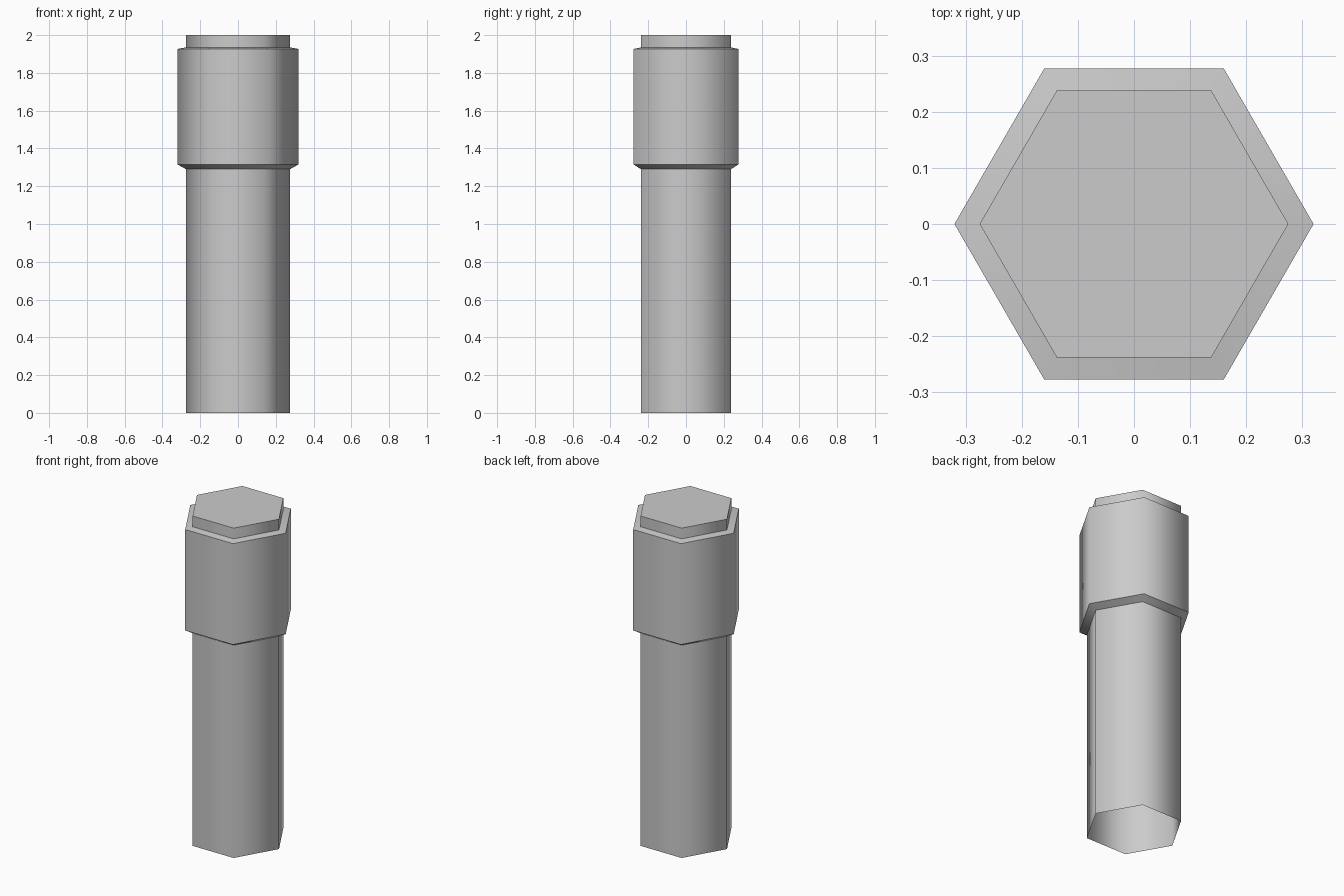
import bpy
import bmesh
from math import cos, sin, tau

cube = bpy.data.objects.get("Cube")
if cube:
    bpy.data.objects.remove(cube, do_unlink=True)

SIDES = 6
SHAFT, COLLAR = 0.275, 0.32

# Radius and height of each ring, from the open foot to the top
profile = [(SHAFT, 0), (SHAFT, 1.29), (COLLAR, 1.315),
           (COLLAR, 1.927), (SHAFT, 1.935), (SHAFT, 2)]

# Single grey finish
grey = bpy.data.materials.new("plain grey")
grey.use_nodes = True
colour = (0.6, 0.6, 0.6, 1)
grey.diffuse_color = colour
grey.node_tree.nodes["Principled BSDF"].inputs["Base Color"].default_value = colour

# Hexagonal post with a wider collar, hollow at the foot
bm = bmesh.new()
rings = [[bm.verts.new((r * cos(tau * i / SIDES), r * sin(tau * i / SIDES), z))
          for i in range(SIDES)] for r, z in profile]
for low, high in zip(rings, rings[1:]):
    for i in range(SIDES):
        j = (i + 1) % SIDES
        bm.faces.new((low[i], low[j], high[j], high[i])).smooth = True
bm.faces.new(rings[-1])

# Corners shade softly, while every level edge stays crisp
for edge in bm.edges:
    a, b = edge.verts
    edge.smooth = abs(a.co.z - b.co.z) > 0.001

mesh = bpy.data.meshes.new("hexagonal_post")
bm.to_mesh(mesh)
bm.free()
mesh.materials.append(grey)
post = bpy.data.objects.new("hexagonal_post", mesh)
bpy.context.collection.objects.link(post)
